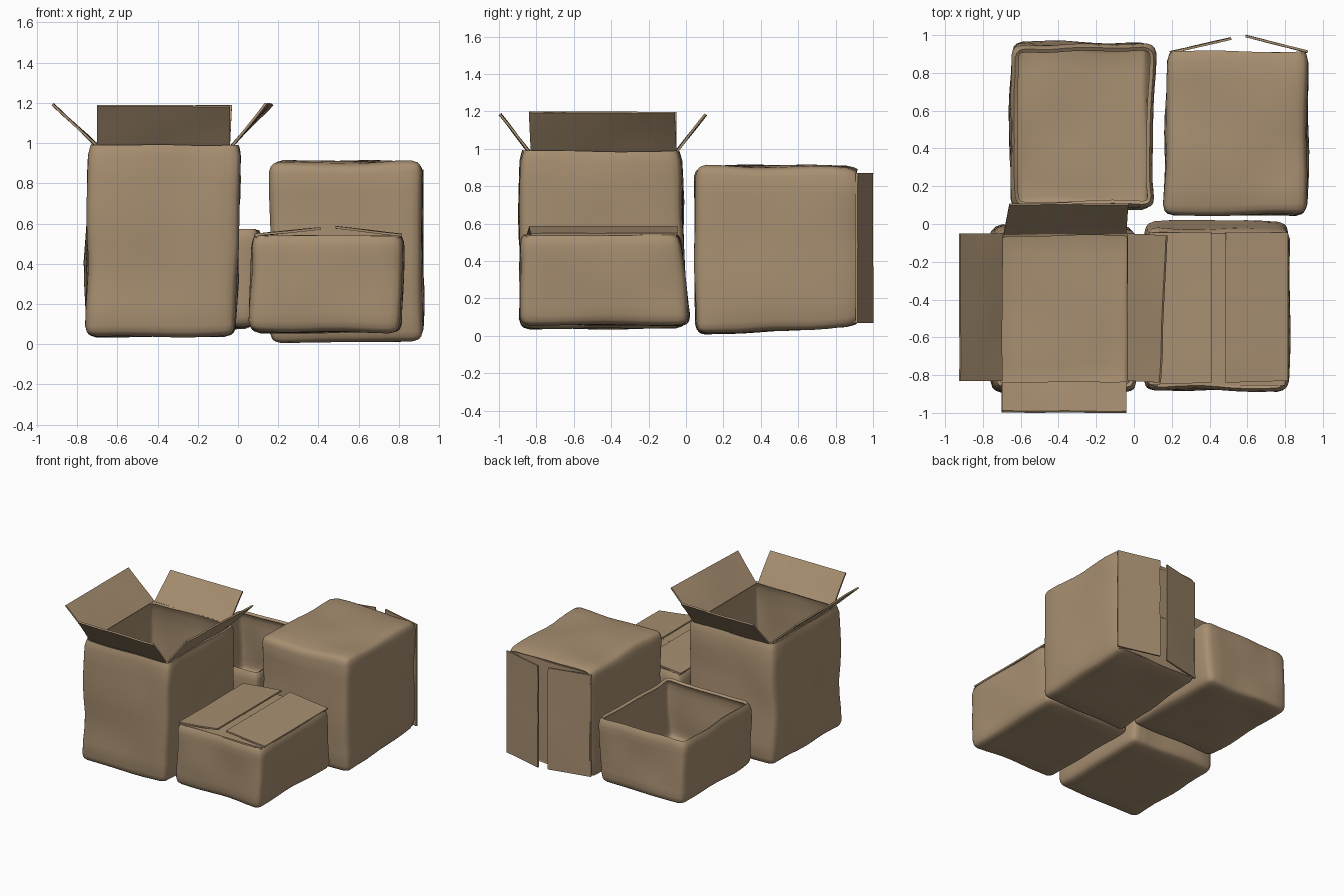
import bpy, bmesh, math
from mathutils import Vector, Matrix, noise

cube = bpy.data.objects.get("Cube")
if cube:
    bpy.data.objects.remove(cube, do_unlink=True)

card = bpy.data.materials.new("cardboard")
card.use_nodes = True
colour = (0.39, 0.275, 0.165, 1)
card.diffuse_color = colour
bsdf = card.node_tree.nodes["Principled BSDF"]
bsdf.inputs["Base Color"].default_value = colour
bsdf.inputs["Roughness"].default_value = 0.9

CUTS = 11


def finish(name, bm, thickness, offset):
    """Turn a surface into a thick, softly shaded sheet of card."""
    bmesh.ops.recalc_face_normals(bm, faces=bm.faces)
    mesh = bpy.data.meshes.new(name)
    bm.to_mesh(mesh)
    bm.free()
    mesh.materials.append(card)
    obj = bpy.data.objects.new(name, mesh)
    bpy.context.collection.objects.link(obj)
    solid = obj.modifiers.new("card thickness", 'SOLIDIFY')
    solid.thickness = thickness
    solid.offset = offset
    bpy.ops.object.select_all(action='DESELECT')
    obj.select_set(True)
    bpy.context.view_layer.objects.active = obj
    bpy.ops.object.modifier_apply(modifier=solid.name)
    bpy.ops.object.shade_smooth_by_angle(angle=math.radians(40))
    return obj


def spread(t, length, r):
    """Place grid lines densely in the rounded edges, evenly between."""
    i = round(t * (CUTS + 1))
    j = min(i, CUTS + 1 - i)
    if j < 3:
        d = (0, 0.35 * r, r)[j]
        return d if i == j else length - d
    return r + (length - 2 * r) * (i - 2) / (CUTS - 3)


def carton(name, low, high, z0, z1, r=0.055, dent=0.016, seed=0, turn=None):
    """Open rounded box; low and high are (x0, x1, y0, y1) at floor and rim."""
    bm = bmesh.new()
    bmesh.ops.create_cube(bm, size=1)
    bmesh.ops.subdivide_edges(bm, edges=bm.edges[:], cuts=CUTS, use_grid_fill=True)
    lid = [f for f in bm.faces if f.calc_center_median().z > 0.499]
    bmesh.ops.delete(bm, geom=lid, context='FACES')
    size = Vector((low[1] - low[0], low[3] - low[2], z1 - z0))
    for v in bm.verts:
        p = Vector([spread(v.co[k] + 0.5, size[k], r) for k in range(3)])
        core = Vector((min(max(p.x, r), size.x - r),
                       min(max(p.y, r), size.y - r), max(p.z, r)))
        out = p - core
        if out.length > 0:
            p = core + out.normalized() * r
        h = p.z / size.z
        edge = [a + (b - a) * h for a, b in zip(low, high)]
        # rim pulls in a little
        pinch = 0.018 * max(0, (h - 0.9) / 0.1) ** 2
        u, w = p.x / size.x, p.y / size.y
        q = Vector((edge[0] + pinch + (edge[1] - edge[0] - 2 * pinch) * u,
                    edge[2] + pinch + (edge[3] - edge[2] - 2 * pinch) * w,
                    z0 + p.z))
        wobble = noise.noise_vector(q * 3.2 + Vector((seed, seed * 2, 0)))
        wobble.z *= 0.7
        v.co = q + wobble * dent
    if turn:
        bm.transform(turn)
    return finish(name, bm, 0.022, -1)


def flap(name, a, b, c, d, bow=0.008):
    """Card flap hinged on a-b, with its free edge on d-c."""
    a, b, c, d = map(Vector, (a, b, c, d))
    normal = (b - a).cross(d - a).normalized()
    bm = bmesh.new()
    bmesh.ops.create_grid(bm, x_segments=10, y_segments=4, size=0.5)
    for v in bm.verts:
        s, t = v.co.x + 0.5, v.co.y + 0.5
        p = a.lerp(b, s).lerp(d.lerp(c, s), t)
        v.co = p + normal * bow * noise.noise(p * 4)
    return finish(name, bm, 0.012, 0)


# Tall open box with four spread flaps
carton("tall_box", (-.757, -.012, -.888, -.005), (-.748, .014, -.888, -.022),
       .04, .99, seed=1)
flap("tall_box_right_flap", (-.70, -.83, .985), (-.70, -.05, .985),
     (-.92, -.05, 1.195), (-.92, -.83, 1.195))
flap("tall_box_left_flap", (-.03, -.83, .985), (-.03, -.05, .985),
     (.17, -.06, 1.195), (.14, -.84, 1.195))
flap("tall_box_front_flap", (-.70, -.84, .985), (-.04, -.84, .985),
     (-.04, -.995, 1.185), (-.70, -.995, 1.185))
flap("tall_box_back_flap", (-.69, -.05, .985), (-.04, -.05, .985),
     (-.03, .105, 1.185), (-.66, .105, 1.185))

# Small closed box
carton("small_box", (.055, .81, -.885, .02), (.07, .825, -.88, -.03),
       .06, .54, seed=5)
for side, y in (("front", -.855), ("back", -.05)):
    flap("small_box_inner_" + side + "_flap", (.09, y, .535), (.80, y, .535),
         (.80, -.455, .535), (.09, -.455, .535), 0.002)
flap("small_box_right_flap", (.08, -.85, .543), (.08, -.045, .543),
     (.41, -.045, .575), (.41, -.84, .575), 0.004)
flap("small_box_left_flap", (.815, -.83, .543), (.815, -.045, .543),
     (.485, -.045, .582), (.485, -.84, .582), 0.004)

# Low open box without flaps
carton("low_box", (-.655, .095, .08, .968), (-.652, .108, .085, .945),
       .08, .57, seed=9, dent=0.022)

# Large box lying on its side, opening to the back
tip = Matrix.Rotation(-math.pi / 2, 4, 'X')
carton("lying_box", (.162, .92, -.91, -.005), (.175, .918, -.905, -.05),
       .05, .91, seed=13, turn=tip)
for end, z in (("lower", .07), ("upper", .875)):
    flap("lying_box_inner_" + end + "_flap", (.20, .9, z), (.89, .9, z),
         (.89, .9, .47), (.20, .9, .47), 0.002)
flap("lying_box_right_flap", (.19, .908, .07), (.19, .908, .87),
     (.515, .982, .87), (.515, .982, .07), 0.004)
flap("lying_box_left_flap", (.92, .912, .07), (.92, .912, .87),
     (.59, .995, .87), (.59, .995, .07), 0.004)
